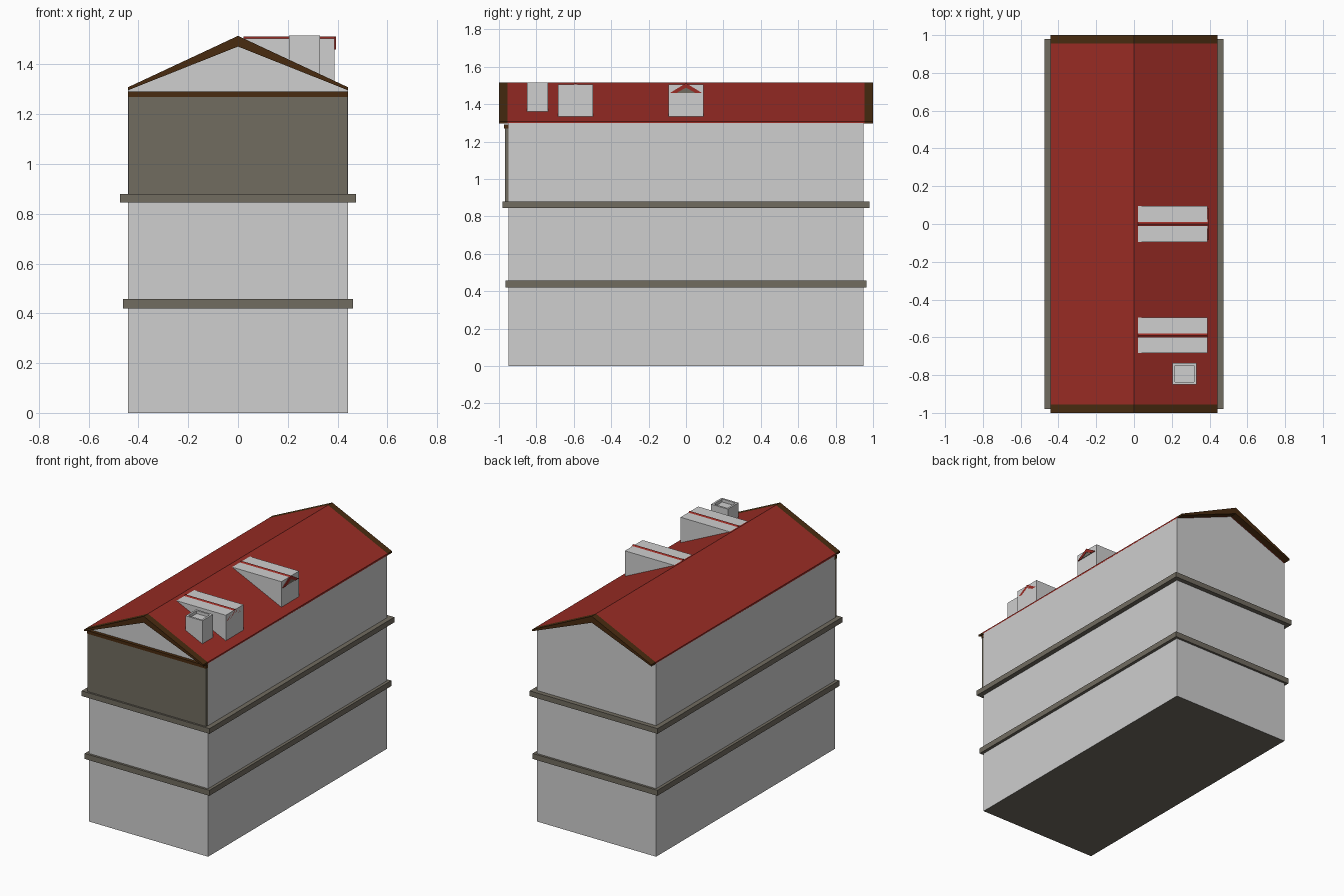
import bpy, bmesh
from mathutils import Vector

if "Cube" in bpy.data.objects:
    bpy.data.objects.remove(bpy.data.objects["Cube"])


def mat(name, r, g, b):
    m = bpy.data.materials.new(name)
    m.diffuse_color = (r, g, b, 1)
    m.use_nodes = True
    m.node_tree.nodes["Principled BSDF"].inputs["Base Color"].default_value = m.diffuse_color
    return m


WALL = mat("light grey plaster", 0.62, 0.62, 0.62)
STONE = mat("olive grey", 0.165, 0.15, 0.118)
RED = mat("red tile", 0.32, 0.025, 0.018)
WOOD = mat("dark brown wood", 0.065, 0.024, 0.005)


def prism(name, profile, a, b, material, axis="y"):
    """Extrude a closed profile (x,z along y, or y,z along x) from a to b."""
    bm = bmesh.new()
    pos = (lambda p, t: (p[0], t, p[1])) if axis == "y" else (lambda p, t: (t, p[0], p[1]))
    face = bm.faces.new([bm.verts.new(pos(p, a)) for p in profile])
    ext = bmesh.ops.extrude_face_region(bm, geom=[face])
    step = Vector((0, b - a, 0)) if axis == "y" else Vector((b - a, 0, 0))
    bmesh.ops.translate(bm, vec=step, verts=[v for v in ext["geom"] if isinstance(v, bmesh.types.BMVert)])
    bmesh.ops.recalc_face_normals(bm, faces=bm.faces)
    me = bpy.data.meshes.new(name)
    bm.to_mesh(me)
    bm.free()
    me.materials.append(material)
    ob = bpy.data.objects.new(name, me)
    bpy.context.collection.objects.link(ob)
    return ob


def box(name, x0, x1, y0, y1, z0, z1, material):
    return prism(name, [(x0, z0), (x1, z0), (x1, z1), (x0, z1)], y0, y1, material)


W, RIDGE, EAVE = 0.443, 1.515, 1.308


def roof_z(x):
    return RIDGE - (RIDGE - EAVE) * abs(x) / W


# House body with gabled ends, underside in stone colour
body = prism("house_body", [(-W, 0), (W, 0), (W, 1.298), (0, 1.475), (-W, 1.298)], -0.95, 0.95, WALL)
body.data.materials.append(STONE)
for f in body.data.polygons:
    if f.normal.z < -0.9:
        f.material_index = 1

# Floor ledges
box("lower_ledge", -0.463, 0.463, -0.965, 0.965, 0.42, 0.457, STONE)
box("upper_ledge", -0.475, 0.475, -0.98, 0.98, 0.845, 0.88, STONE)

# Front panel of the top floor and the beam above it
box("front_panel", -0.441, 0.441, -0.968, -0.945, 0.88, 1.27, STONE)
box("front_beam", -W, W, -0.972, -0.945, 1.27, 1.291, WOOD)

# Roof covering and tapered gable boards
roof_profile = [(-W, EAVE), (0, RIDGE), (W, EAVE), (W, 1.296), (0, 1.472), (-W, 1.296)]
prism("roof", roof_profile, -0.955, 0.955, RED)
for name, a, b in (("front_gable_board", -1.0, -0.955), ("back_gable_board", 0.955, 1.0)):
    prism(name, roof_profile, a, b, WOOD)

# Dormers: wedge on the slope with a small tiled roof showing through the top
for name, y, tip in (("middle_dormer", 0.0, 0.394), ("front_dormer", -0.59, 0.388)):
    x0, x1, top = 0.022, 0.388, 1.505
    prism(name, [(x0, top), (x1, top), (x1, roof_z(x1) - 0.008)], y - 0.094, y + 0.094, WALL)
    prism(name + "_tiles", [(y - 0.085, 1.46), (y, 1.512), (y + 0.085, 1.46), (y + 0.05, 1.46),
                            (y, 1.488), (y - 0.05, 1.46)], x0, tip, RED, "x")
    prism(name + "_gable", [(y - 0.05, 1.46), (y + 0.05, 1.46), (y, 1.488)], 0.37, tip - 0.003, STONE, "x")

# Chimney with a sunken top
chimney = box("chimney", 0.205, 0.33, -0.85, -0.737, 1.35, 1.516, WALL)
bm = bmesh.new()
bm.from_mesh(chimney.data)
top = max(bm.faces, key=lambda f: f.calc_center_median().z)
bmesh.ops.inset_region(bm, faces=[top], thickness=0.018)
ext = bmesh.ops.extrude_face_region(bm, geom=[top])
bmesh.ops.translate(bm, vec=(0, 0, -0.02), verts=[v for v in ext["geom"] if isinstance(v, bmesh.types.BMVert)])
if top.is_valid:
    bmesh.ops.delete(bm, geom=[top], context="FACES_ONLY")
bmesh.ops.recalc_face_normals(bm, faces=bm.faces)
bm.to_mesh(chimney.data)
bm.free()
